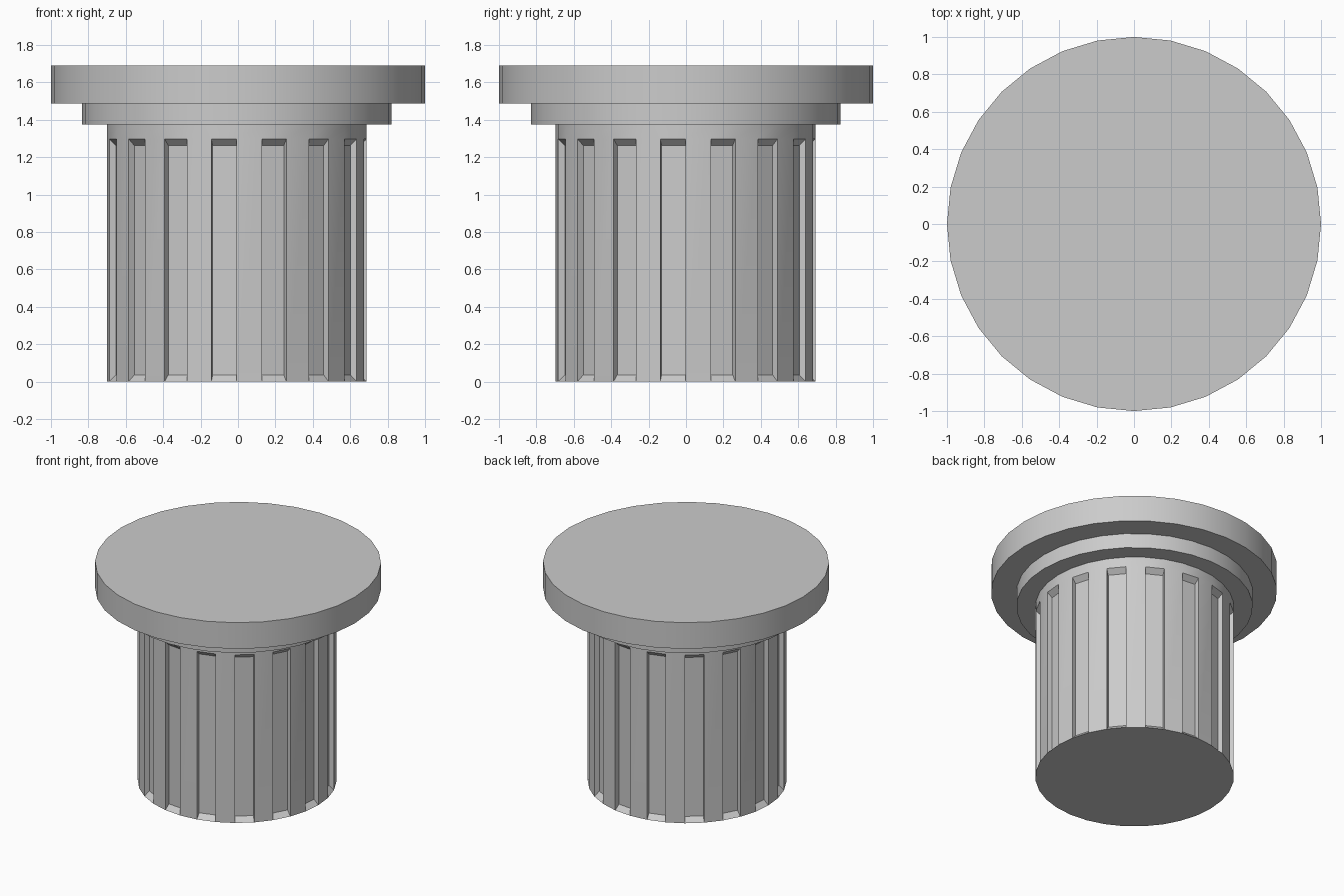
import bpy, bmesh
from math import cos, sin, tau, radians

if "Cube" in bpy.data.objects:
    bpy.data.objects.remove(bpy.data.objects["Cube"])

SIDES = 32
CX, CY = -0.007, -0.002      # shaft and collar sit slightly off the slab centre


def ring(bm, r, z, cx=0.0, cy=0.0):
    return [bm.verts.new((cx + r * cos(tau * i / SIDES),
                          cy + r * sin(tau * i / SIDES), z)) for i in range(SIDES)]


def bridge(bm, a, b, i):
    j = (i + 1) % SIDES
    bm.faces.new((a[i], a[j], b[j], b[i]))


bm = bmesh.new()
R_SHAFT, R_FLUTE, R_COLLAR = 0.6945, 0.658, 0.827

# Rings from the foot of the shaft up to the top of the slab
foot = ring(bm, R_SHAFT, 0.0, CX, CY)
flute_top = ring(bm, R_SHAFT, 1.297, CX, CY)
upper = [
    flute_top,
    ring(bm, R_SHAFT, 1.374, CX, CY),      # shaft top
    ring(bm, R_COLLAR, 1.374, CX, CY),     # collar
    ring(bm, R_COLLAR, 1.487, CX, CY),
    ring(bm, 1.0, 1.487),                  # slab
    ring(bm, 1.0, 1.689),
]
for a, b in zip(upper, upper[1:]):
    for i in range(SIDES):
        bridge(bm, a, b, i)

# Fluted shaft: every second side is sunk in, with sloped ends
for i in range(SIDES):
    if i % 2 == 0:
        bridge(bm, foot, flute_top, i)
        continue
    j = (i + 1) % SIDES
    outer = [foot[i], foot[j], flute_top[j], flute_top[i]]
    k = R_FLUTE / R_SHAFT
    inner = [bm.verts.new((CX + (v.co.x - CX) * k, CY + (v.co.y - CY) * k, z))
             for v, z in zip(outer, (0.036, 0.036, 1.262, 1.262))]
    bm.faces.new(inner)
    for n in range(4):
        m = (n + 1) % 4
        bm.faces.new((outer[n], outer[m], inner[m], inner[n]))

# Bottom and top caps
bm.faces.new(foot[::-1])
bm.faces.new(upper[-1])
bmesh.ops.recalc_face_normals(bm, faces=bm.faces)

mesh = bpy.data.meshes.new("fluted_pedestal")
bm.to_mesh(mesh)
bm.free()
pedestal = bpy.data.objects.new("fluted_pedestal", mesh)
bpy.context.collection.objects.link(pedestal)

# Smooth round sides, sharp edges
bpy.context.view_layer.objects.active = pedestal
pedestal.select_set(True)
bpy.ops.object.shade_smooth_by_angle(angle=radians(30))
